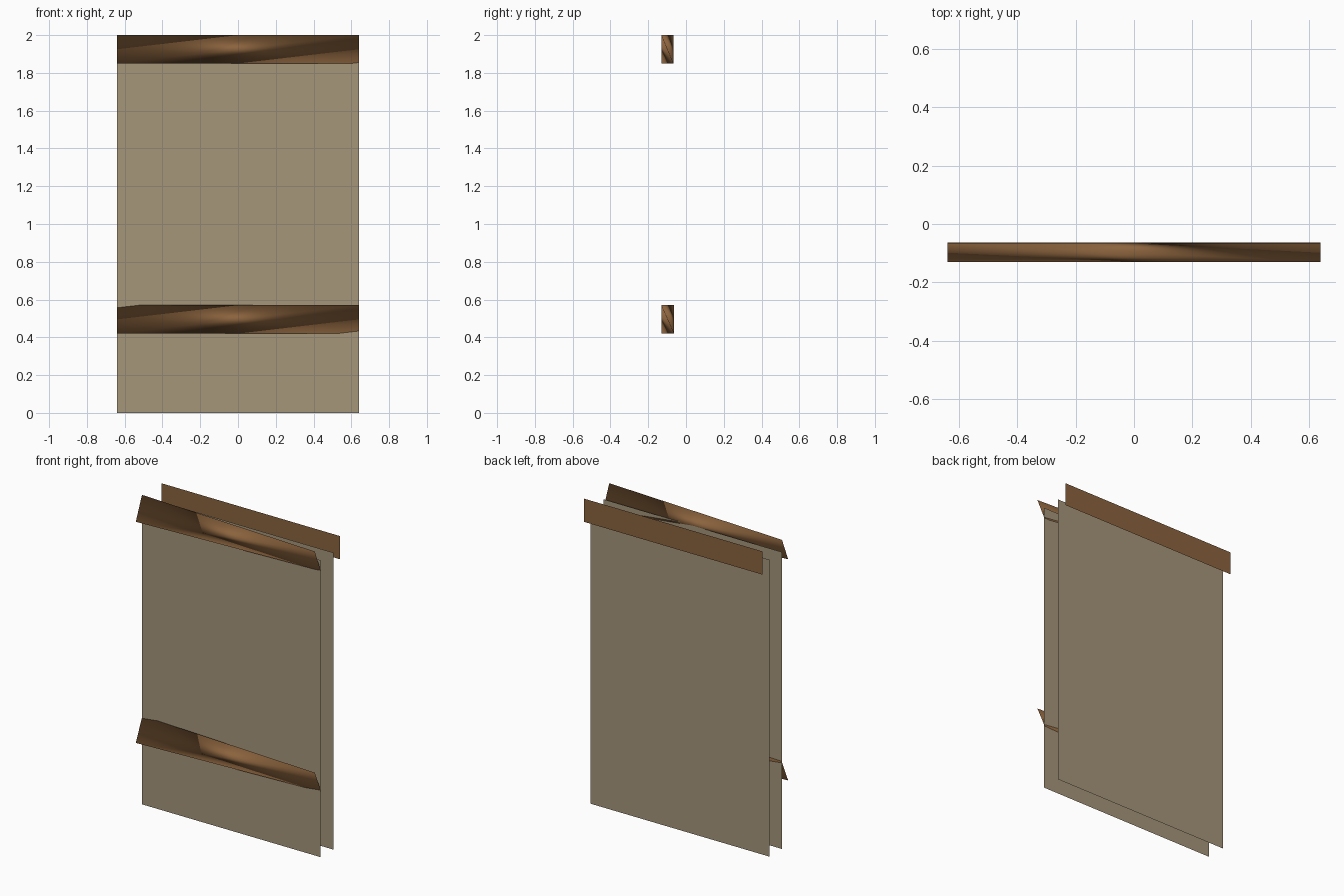
import bpy

if "Cube" in bpy.data.objects:
    bpy.data.objects.remove(bpy.data.objects["Cube"])


def material(name, rgb):
    m = bpy.data.materials.new(name)
    m.diffuse_color = (*rgb, 1)
    m.use_nodes = True
    m.node_tree.nodes["Principled BSDF"].inputs["Base Color"].default_value = m.diffuse_color
    return m


CANVAS = material("weathered_tan", (0.376, 0.305, 0.195))
WOOD = material("brown_wood", (0.258, 0.125, 0.047))
W = 0.64  # half width of every part


def part(name, verts, faces, mat, smooth=False):
    me = bpy.data.meshes.new(name)
    me.from_pydata(verts, [], faces)
    me.materials.append(mat)
    for p in me.polygons:
        p.use_smooth = smooth
    ob = bpy.data.objects.new(name, me)
    bpy.context.collection.objects.link(ob)
    return ob


def sheet(name, y, z0, z1, mat):
    """Upright flat sheet; faces outward from the centre."""
    s = -W if y < 0 else W
    part(name, [(s, y, z0), (-s, y, z0), (-s, y, z1), (s, y, z1)],
         [(0, 1, 2, 3)], mat)


def twisted_slat(name, y_front, y_back, z0, z1):
    """Four-sided wedge: its two end edges lean in opposite directions."""
    verts = [(-W, y_back, z1), (-W, y_front, z0),
             (W, y_front, z1), (W, y_back, z0)]
    faces = [(0, 1, 2), (0, 3, 1), (0, 2, 3), (1, 3, 2)]
    part(name, verts, faces, WOOD, smooth=True)


# Front and back panels
sheet("front_panel", -0.069, 0.0, 1.92, CANVAS)
sheet("back_panel", 0.06, 0.0, 1.92, CANVAS)

# Flat batten across the top of the back
sheet("back_batten", 0.13, 1.85, 2.0, WOOD)

# Twisted slats across the front
twisted_slat("upper_front_slat", -0.13, -0.067, 1.85, 2.0)
twisted_slat("lower_front_slat", -0.13, -0.063, 0.42, 0.57)
